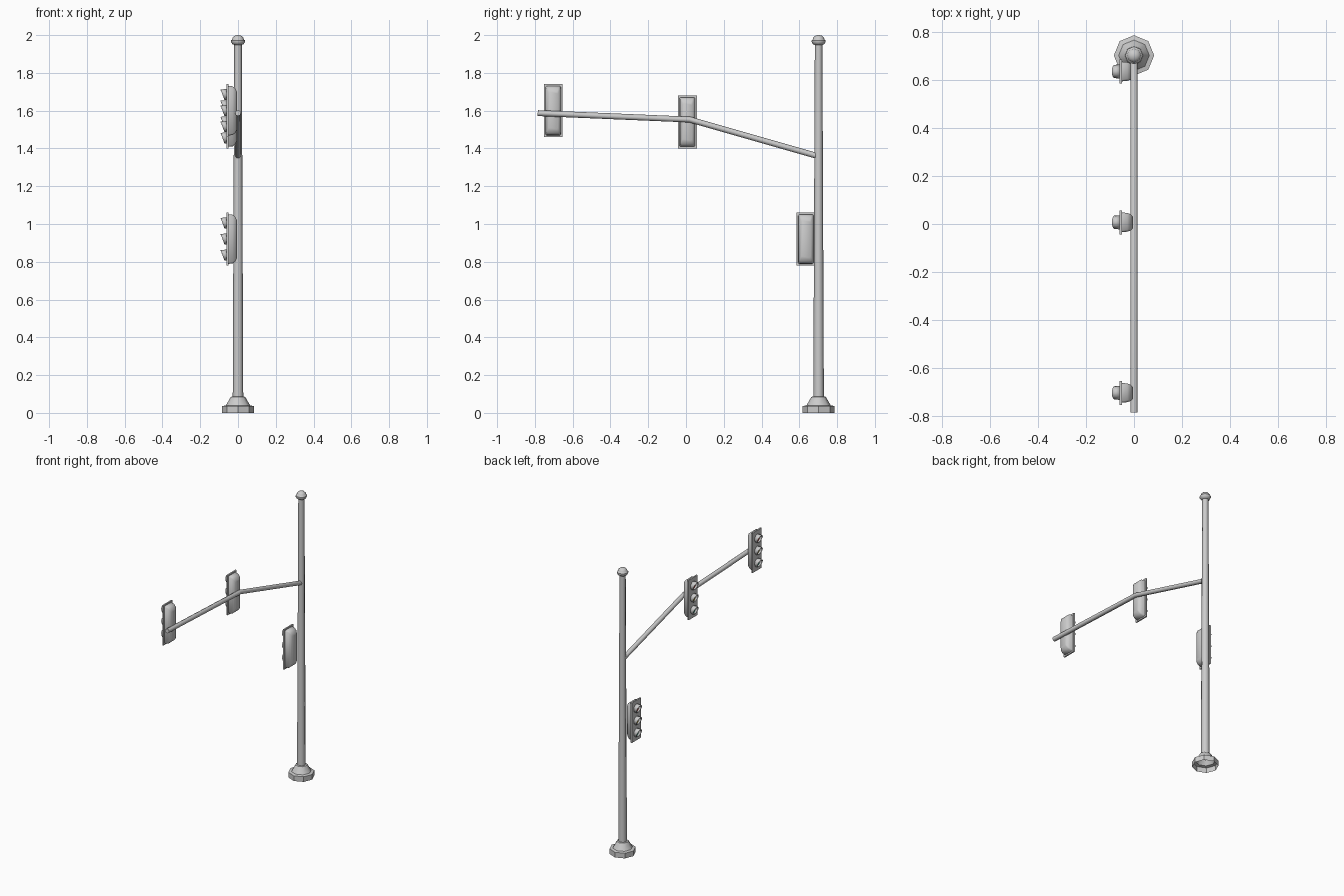
import bpy, math
from mathutils import Vector

if "Cube" in bpy.data.objects:
    bpy.data.objects.remove(bpy.data.objects["Cube"])

POLE_Y = 0.702


def make(name, verts, faces, color=None, angle=40):
    me = bpy.data.meshes.new(name)
    me.from_pydata(verts, [], faces)
    ob = bpy.data.objects.new(name, me)
    bpy.context.collection.objects.link(ob)
    if color:
        mat = bpy.data.materials.new(name + "_colour")
        mat.diffuse_color = color
        mat.use_nodes = True
        mat.node_tree.nodes["Principled BSDF"].inputs["Base Color"].default_value = mat.diffuse_color
        me.materials.append(mat)
    bpy.ops.object.select_all(action='DESELECT')
    ob.select_set(True)
    bpy.context.view_layer.objects.active = ob
    bpy.ops.object.shade_smooth_by_angle(angle=math.radians(angle))
    return ob


def skin(name, rings, cap_start=False, cap_end=True, **kw):
    """Bridge equal-length rings of points, optionally closing the ends."""
    n = len(rings[0])
    verts = [p for r in rings for p in r]
    faces = [(k*n + i, k*n + (i+1) % n, (k+1)*n + (i+1) % n, (k+1)*n + i)
             for k in range(len(rings) - 1) for i in range(n)]
    if cap_start:
        faces.append(tuple(range(n))[::-1])
    if cap_end:
        faces.append(tuple(range((len(rings)-1)*n, len(rings)*n)))
    return skin_obj(name, verts, faces, **kw)


def skin_obj(name, verts, faces, **kw):
    return make(name, verts, faces, **kw)


def lathe(name, profile, n=8, **kw):
    rings = [[(r*math.cos(2*math.pi*i/n), POLE_Y + r*math.sin(2*math.pi*i/n), z)
              for i in range(n)] for r, z in profile]
    return skin(name, rings, **kw)


# Pole, hollow foot and finial
lathe("base", [(0.084, 0), (0.084, 0.036), (0.064, 0.04), (0.038, 0.085), (0.026, 0.087)],
      cap_end=False)
lathe("pole", [(0.028, 0.06), (0.02, 1.96)], angle=50)
lathe("pole_cap", [(0.02, 1.948), (0.03, 1.952), (0.037, 1.964), (0.037, 1.972),
                   (0.031, 1.976), (0.029, 1.986), (0.019, 1.996), (0.006, 2.0)], angle=50)

# Bent arm: octagonal section along a three point path
path = [Vector((0, 0.695, 1.36)), Vector((0, 0.02, 1.553)), Vector((0, -0.785, 1.587))]
d = [(path[1]-path[0]).normalized(), (path[2]-path[1]).normalized()]
tang = [d[0], (d[0]+d[1]).normalized(), d[1]]
rings = []
for p, t in zip(path, tang):
    side = Vector((1, 0, 0))
    up = side.cross(t)
    rings.append([p + 0.0155*(side*math.cos(i*math.pi/4) + up*math.sin(i*math.pi/4))
                  for i in range(8)])
skin("arm", rings, cap_start=True, angle=50)


def box_ring(x, cy, cz, hy, hz, c):
    """Rectangle with cut corners facing along x."""
    pts = [(hy, hz-c), (hy-c, hz), (c-hy, hz), (-hy, hz-c),
           (-hy, c-hz), (c-hy, -hz), (hy-c, -hz), (hy, c-hz)]
    return [(x, cy+a, cz+b) for a, b in pts]


def circle(x, cy, cz, r, n=12, slope=0):
    """Circle facing along x; slope makes the upper edge lean out."""
    return [(x - slope*math.sin(2*math.pi*i/n), cy + r*math.cos(2*math.pi*i/n),
             cz + r*math.sin(2*math.pi*i/n)) for i in range(n)][::-1]


LAMPS = [("red", 0.085, (0.8, 0.06, 0.04, 1)),
         ("amber", 0.0, (0.85, 0.6, 0.05, 1)),
         ("green", -0.085, (0.05, 0.65, 0.4, 1))]


def signal(tag, cy, cz):
    # Backing plate
    plate = [[(x, cy + a*0.05, cz + b*0.14) for a, b in ((1, 1), (-1, 1), (-1, -1), (1, -1))]
             for x in (-0.06, -0.05)]
    skin(tag + "_plate", [r[::-1] for r in plate], cap_start=True, angle=30)
    # Rounded rear housing
    skin(tag + "_housing",
         [box_ring(x, cy, cz, hy, hz, c)[::-1] for x, hy, hz, c in
          ((-0.05, 0.041, 0.131, 0.006), (-0.028, 0.039, 0.129, 0.008),
           (-0.014, 0.034, 0.117, 0.008), (-0.005, 0.025, 0.098, 0.008))], angle=60)
    # Lamps: coloured lens inside a sloping visor
    for col, dz, rgba in LAMPS:
        z = cz + dz
        visor = skin(f"{tag}_{col}_visor",
                     [circle(-0.059, cy, z, 0.028)[::-1],
                      circle(-0.082, cy, z, 0.026, slope=0.01)[::-1]], cap_end=False)
        m = visor.modifiers.new("thickness", 'SOLIDIFY')
        m.thickness = 0.003
        m.offset = 0
        skin(f"{tag}_{col}_lens",
             [circle(-0.0605, cy, z, 0.026), circle(-0.065, cy, z, 0.018),
              circle(-0.067, cy, z, 0.008)], color=rgba)


signal("far_signal", -0.703, 1.60)
signal("middle_signal", 0.007, 1.54)
signal("pole_signal", 0.635, 0.92)

# Make every surface face outward
import bmesh
for ob in bpy.data.objects:
    bm = bmesh.new()
    bm.from_mesh(ob.data)
    bmesh.ops.recalc_face_normals(bm, faces=bm.faces[:])
    bm.to_mesh(ob.data)
    bm.free()
